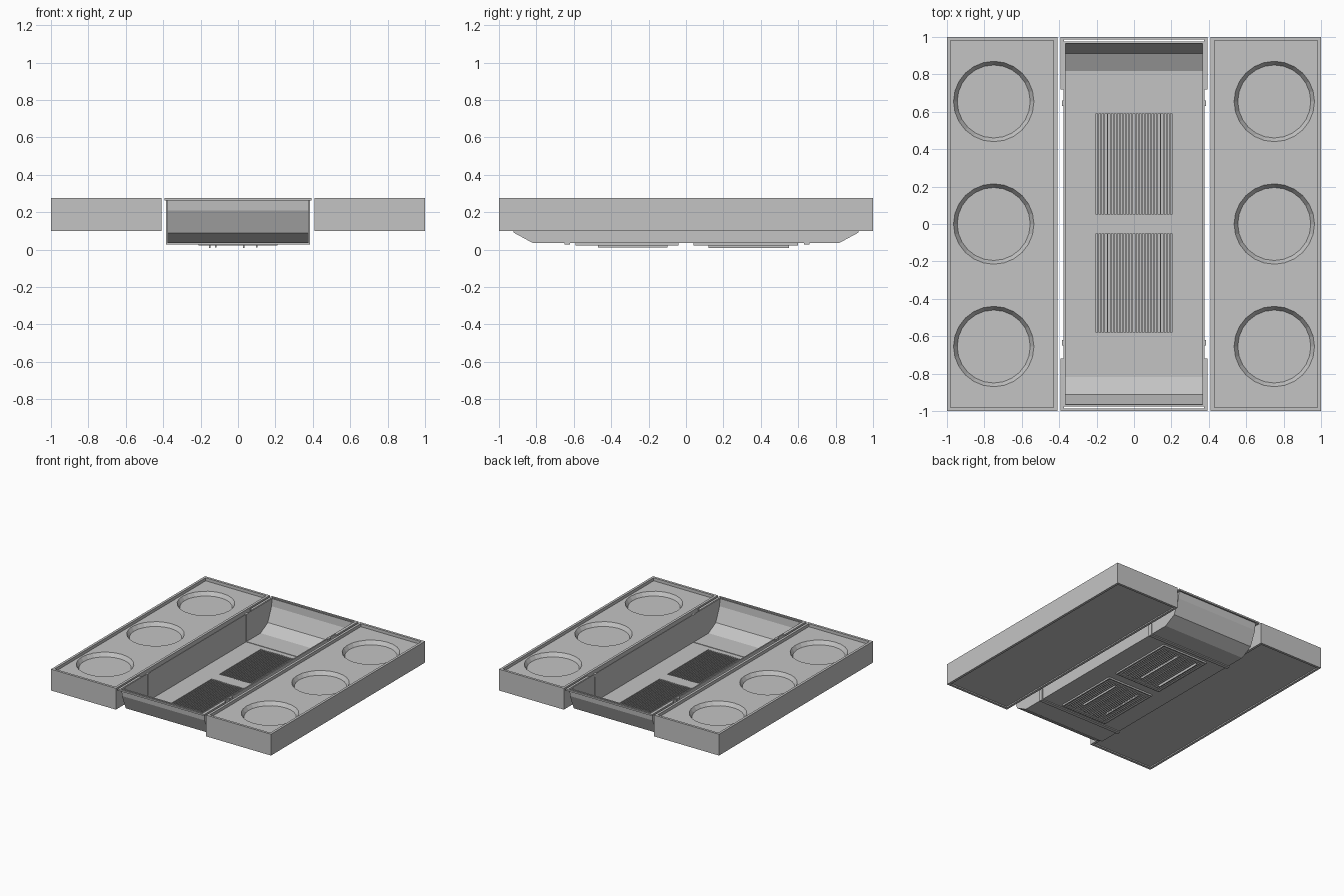
import bpy, bmesh, math, random
from mathutils import Matrix, Vector

if "Cube" in bpy.data.objects:
    bpy.data.objects.remove(bpy.data.objects["Cube"])

random.seed(4)
grey = bpy.data.materials.new("plain grey")
grey.diffuse_color = (0.55, 0.55, 0.55, 1)
grey.use_nodes = True
grey.node_tree.nodes["Principled BSDF"].inputs["Base Color"].default_value = grey.diffuse_color


def finish(name, bm):
    bmesh.ops.recalc_face_normals(bm, faces=bm.faces)
    me = bpy.data.meshes.new(name)
    bm.to_mesh(me)
    bm.free()
    me.materials.append(grey)
    ob = bpy.data.objects.new(name, me)
    bpy.context.collection.objects.link(ob)
    return ob


def add_box(bm, x0, x1, y0, y1, z0, z1):
    m = Matrix.Translation(((x0 + x1) / 2, (y0 + y1) / 2, (z0 + z1) / 2))
    m = m @ Matrix.Diagonal((x1 - x0, y1 - y0, z1 - z0, 1))
    bmesh.ops.create_cube(bm, size=1, matrix=m)


def boxes(name, items):
    bm = bmesh.new()
    for b in items:
        add_box(bm, *b)
    return finish(name, bm)


def apply_modifiers(ob):
    bpy.context.view_layer.update()
    me = bpy.data.meshes.new_from_object(
        ob.evaluated_get(bpy.context.evaluated_depsgraph_get()))
    ob.modifiers.clear()
    ob.data = me


def cut(ob, cutter):
    cutter.hide_render = True
    mod = ob.modifiers.new("cut", 'BOOLEAN')
    mod.operation, mod.solver, mod.object = 'DIFFERENCE', 'EXACT', cutter
    apply_modifiers(ob)
    bpy.data.objects.remove(cutter)


# Side decks: rimmed trays with three round tapered recesses
for s, side in ((-1, "left"), (1, "right")):
    def span(a, b):
        return (min(s * a, s * b), max(s * a, s * b))
    deck = boxes(side + "_deck", [(*span(0.41, 1), -1, 1, 0.10, 0.275)])
    cut(deck, boxes("rim_cutter", [(*span(0.43, 0.98), -0.98, 0.98, 0.25, 0.3)]))
    cut(deck, boxes("base_cutter", [(*span(0.43, 0.98), -0.98, 0.98, 0.05, 0.11)]))
    bm = bmesh.new()
    for y in (-0.655, 0, 0.655):
        bmesh.ops.create_cone(bm, cap_ends=True, segments=24, radius1=0.195,
                              radius2=0.2183, depth=0.035,
                              matrix=Matrix.Translation((s * 0.75, y, 0.2375)))
    cut(deck, finish("recess_cutter", bm))

# Centre tub: open shell swept across the width from one end profile
half = [(0.975, 0.272), (0.97, 0.21), (0.92, 0.09), (0.82, 0.036)]
profile = half + [(-y, z) for y, z in reversed(half)]
bm = bmesh.new()
rows = [[bm.verts.new((x, y, z)) for y, z in profile] for x in (-0.376, 0.376)]
for a in range(len(profile) - 1):
    bm.faces.new((rows[0][a], rows[0][a + 1], rows[1][a + 1], rows[1][a]))
for row in rows:
    bm.faces.new(row)
bmesh.ops.recalc_face_normals(bm, faces=bm.faces)
if any(f.normal.z > 0.5 for f in bm.faces):
    bmesh.ops.reverse_faces(bm, faces=bm.faces)
me = bpy.data.meshes.new("tub")
bm.to_mesh(me)
bm.free()
me.materials.append(grey)
tub = bpy.data.objects.new("tub", me)
bpy.context.collection.objects.link(tub)
solid = tub.modifiers.new("wall", 'SOLIDIFY')
solid.thickness, solid.offset, solid.use_even_offset = 0.009, -1, True
apply_modifiers(tub)

# Drain slots through the tub floor, in two banks
slots, fins = [], []
for y0, y1 in ((-0.58, -0.05), (0.05, 0.59)):
    for i in range(25):
        x = -0.2 + i * 0.4 / 24
        slots.append((x - 0.0045, x + 0.0045, y0, y1, 0.02, 0.07))
        fins.append((x - 0.003, x + 0.003, y0 + 0.03, y1 - 0.03,
                     random.choice((0.021, 0.023, 0.024)), 0.03))
cut(tub, boxes("slot_cutter", slots))

# Drain plates, frames and fins below the floor
boxes("drain_plate", [(-0.21, 0.21, -0.59, -0.04, 0.028, 0.0355),
                      (-0.21, 0.21, 0.04, 0.6, 0.028, 0.0355)])
frame = []
for y0, y1 in ((-0.59, -0.04), (0.04, 0.6)):
    for x in (-0.21, 0.2):
        frame.append((x, x + 0.01, y0, y1, 0.022, 0.03))
    for y in (y0, y1 - 0.01):
        frame.append((-0.2, 0.2, y, y + 0.01, 0.022, 0.03))
boxes("drain_frame", frame)
boxes("drain_fins", fins)
boxes("low_fins", [(x - 0.004, x + 0.004, y0, y1, z, 0.03)
                   for x, y0, y1, z in ((-0.15, 0.12, 0.55, 0.008),
                                        (-0.12, -0.47, -0.1, 0.012),
                                        (0.03, 0.12, 0.55, 0.008),
                                        (0.1, -0.47, -0.1, 0.012))])

# Straps wrapping the tub walls and floor
for y, name in ((-0.635, "front_strap"), (0.645, "rear_strap")):
    a, b = y - 0.015, y + 0.015
    boxes(name, [(-0.384, 0.384, a, b, 0.028, 0.049),
                 (-0.384, -0.364, a, b, 0.049, 0.272),
                 (0.364, 0.384, a, b, 0.049, 0.272)])

# End flanges: thin lip round each tub end
for s, name in ((-1, "front_flange"), (1, "rear_flange")):
    ends = sorted((s * 0.986, s * 1.0))
    sides = sorted((s * 0.72, s * 0.986))
    boxes(name, [(-0.394, 0.394, *ends, 0.262, 0.275),
                 (-0.394, -0.374, *sides, 0.262, 0.275),
                 (0.374, 0.394, *sides, 0.262, 0.275)])
